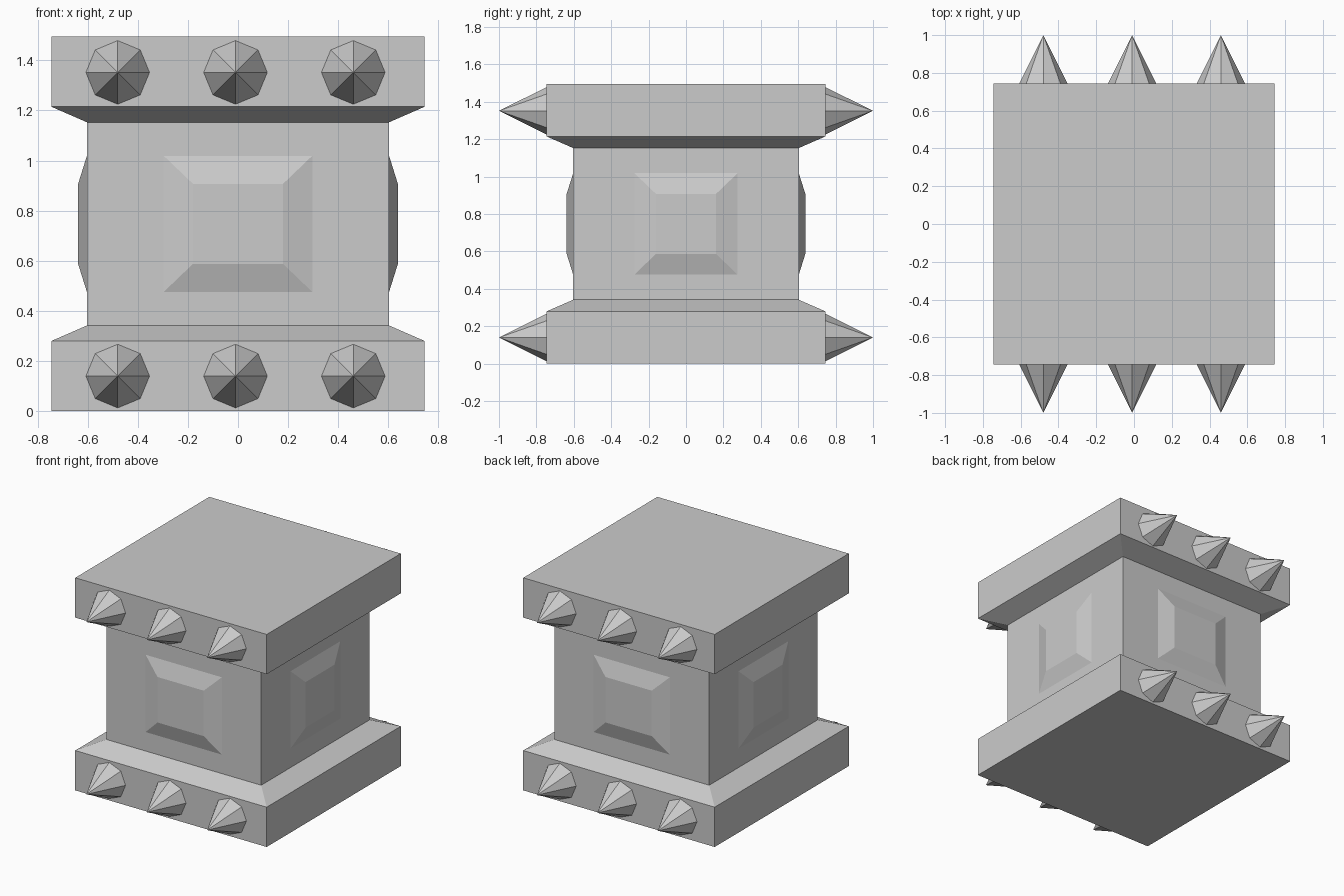
import bpy, bmesh, math
from mathutils import Matrix, Vector

cube = bpy.data.objects.get("Cube")
if cube:
    bpy.data.objects.remove(cube, do_unlink=True)

# Stone material
GREY = (0.6, 0.6, 0.6, 1)
stone = bpy.data.materials.new("grey_stone")
stone.use_nodes = True
stone.diffuse_color = GREY
stone.node_tree.nodes["Principled BSDF"].inputs["Base Color"].default_value = GREY


def finish(name, bm):
    bmesh.ops.recalc_face_normals(bm, faces=bm.faces)
    mesh = bpy.data.meshes.new(name)
    bm.to_mesh(mesh)
    bm.free()
    mesh.materials.append(stone)
    obj = bpy.data.objects.new(name, mesh)
    bpy.context.collection.objects.link(obj)
    return obj


def stacked(name, levels, matrix=Matrix()):
    """Closed solid through rectangles given as (half x, half y, z)."""
    bm = bmesh.new()
    rings = [[bm.verts.new((sx * hx, sy * hy, z))
              for sx, sy in ((-1, -1), (1, -1), (1, 1), (-1, 1))]
             for hx, hy, z in levels]
    bm.faces.new(rings[0])
    bm.faces.new(rings[-1])
    for low, high in zip(rings, rings[1:]):
        for i in range(4):
            j = (i + 1) % 4
            bm.faces.new((low[i], low[j], high[j], high[i]))
    bm.transform(matrix)
    return finish(name, bm)


# Pedestal: base slab, bevelled step, shaft, bevelled step, top slab
SLAB, SHAFT, HEIGHT = 0.745, 0.603, 1.495
lower = [(SLAB, 0), (SLAB, 0.28), (SHAFT, 0.342)]
upper = [(h, HEIGHT - z) for h, z in reversed(lower)]
stacked("pedestal", [(h, h, z) for h, z in lower + upper])

# Raised panel on each side of the shaft
for side, turn, half in (("front", 0, 0.3), ("left", 1, 0.28),
                         ("back", 2, 0.3), ("right", 3, 0.28)):
    place = (Matrix.Translation((0, 0, HEIGHT / 2))
             @ Matrix.Rotation(turn * math.pi / 2, 4, "Z")
             @ Matrix.Rotation(math.pi / 2, 4, "X"))
    stacked(side + "_panel",
            [(half, 0.275, SHAFT - 0.001), (half - 0.12, 0.16, 0.638)], place)

# Rows of eight-sided spikes on the front and back of both slabs
LENGTH = 0.255
for side, sign in (("front", -1), ("back", 1)):
    for row, z in (("lower", 0.14), ("upper", 1.352)):
        for number, x in enumerate((-0.48, -0.01, 0.46), 1):
            bm = bmesh.new()
            bmesh.ops.create_cone(bm, cap_ends=True, segments=8, radius1=0.127,
                                  radius2=0, depth=LENGTH)
            bmesh.ops.remove_doubles(bm, verts=bm.verts, dist=0.0001)
            bm.transform(Matrix.Translation((x, sign * (SLAB + LENGTH / 2), z))
                         @ Matrix.Rotation(-sign * math.pi / 2, 4, "X"))
            finish(f"{side}_{row}_spike_{number}", bm)
